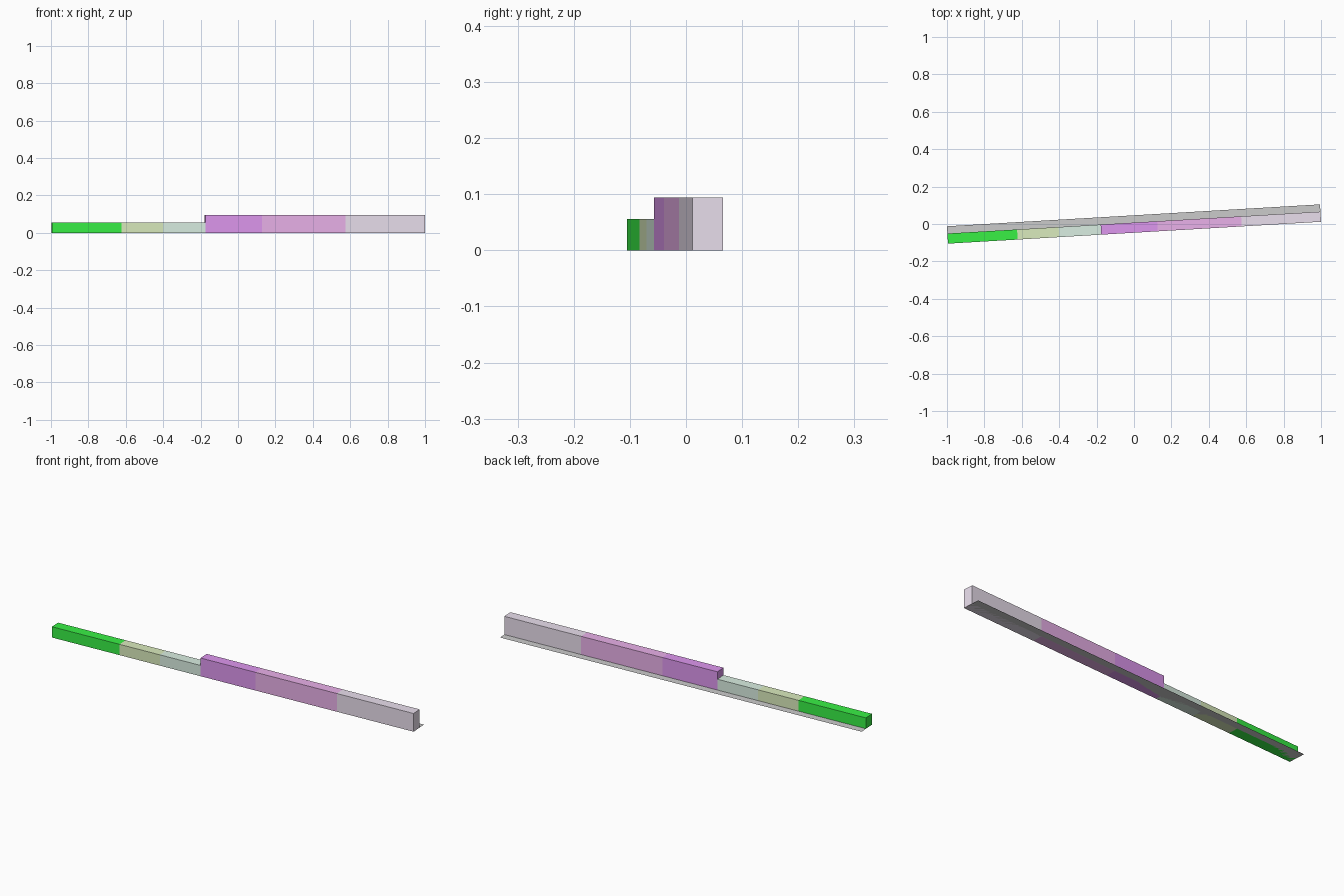
import bpy, bmesh, math
from mathutils import Matrix

if "Cube" in bpy.data.objects:
    bpy.data.objects.remove(bpy.data.objects["Cube"])

START = (-0.9945, -0.105)      # front left corner of the row
ANGLE = math.atan2(0.117, 1.9945)
DEPTH, STRIP_DEPTH = 0.054, 0.093
LOW, HIGH = 0.056, 0.0945
PLACE = Matrix.Translation((*START, 0)) @ Matrix.Rotation(ANGLE, 4, 'Z')


def along(x):
    """Distance along the row for a world x on the front edge."""
    return (x - START[0]) / math.cos(ANGLE)


def add_object(name, bm, color=None):
    bmesh.ops.transform(bm, matrix=PLACE, verts=bm.verts)
    mesh = bpy.data.meshes.new(name)
    bm.to_mesh(mesh)
    bm.free()
    obj = bpy.data.objects.new(name, mesh)
    bpy.context.collection.objects.link(obj)
    if color:
        mat = bpy.data.materials.new(name + "_color")
        mat.diffuse_color = (*color, 1)
        mat.use_nodes = True
        mat.node_tree.nodes["Principled BSDF"].inputs["Base Color"].default_value = mat.diffuse_color
        mesh.materials.append(mat)


def block(name, x0, x1, height, color):
    a, b = along(x0), along(x1)
    bm = bmesh.new()
    bmesh.ops.create_cube(bm, size=1, matrix=Matrix.Translation(
        ((a + b) / 2, DEPTH / 2, height / 2)) @ Matrix.Diagonal((b - a, DEPTH, height, 1)))
    add_object(name, bm, color)


# Row of terrace blocks: name, right end, height, colour
blocks = [
    ("green_block", -0.622, LOW, (0.04, 0.87, 0.06)),
    ("olive_block", -0.40, LOW, (0.70, 0.83, 0.51)),
    ("mint_block", -0.175, LOW, (0.70, 0.86, 0.76)),
    ("purple_block", 0.127, HIGH, (0.73, 0.31, 0.86)),
    ("orchid_block", 0.576, HIGH, (0.82, 0.44, 0.82)),
    ("lavender_block", 1.0, HIGH, (0.82, 0.74, 0.85)),
]
left = START[0]
for name, right, height, color in blocks:
    block(name, left, right, height, color)
    left = right

# Flat ground strip under the row, reaching out behind it
bm = bmesh.new()
length = along(1.0)
bm.faces.new([bm.verts.new(p) for p in (
    (0, 0, 0), (length, 0, 0), (length, STRIP_DEPTH, 0), (0, STRIP_DEPTH, 0))])
add_object("ground_strip", bm)
